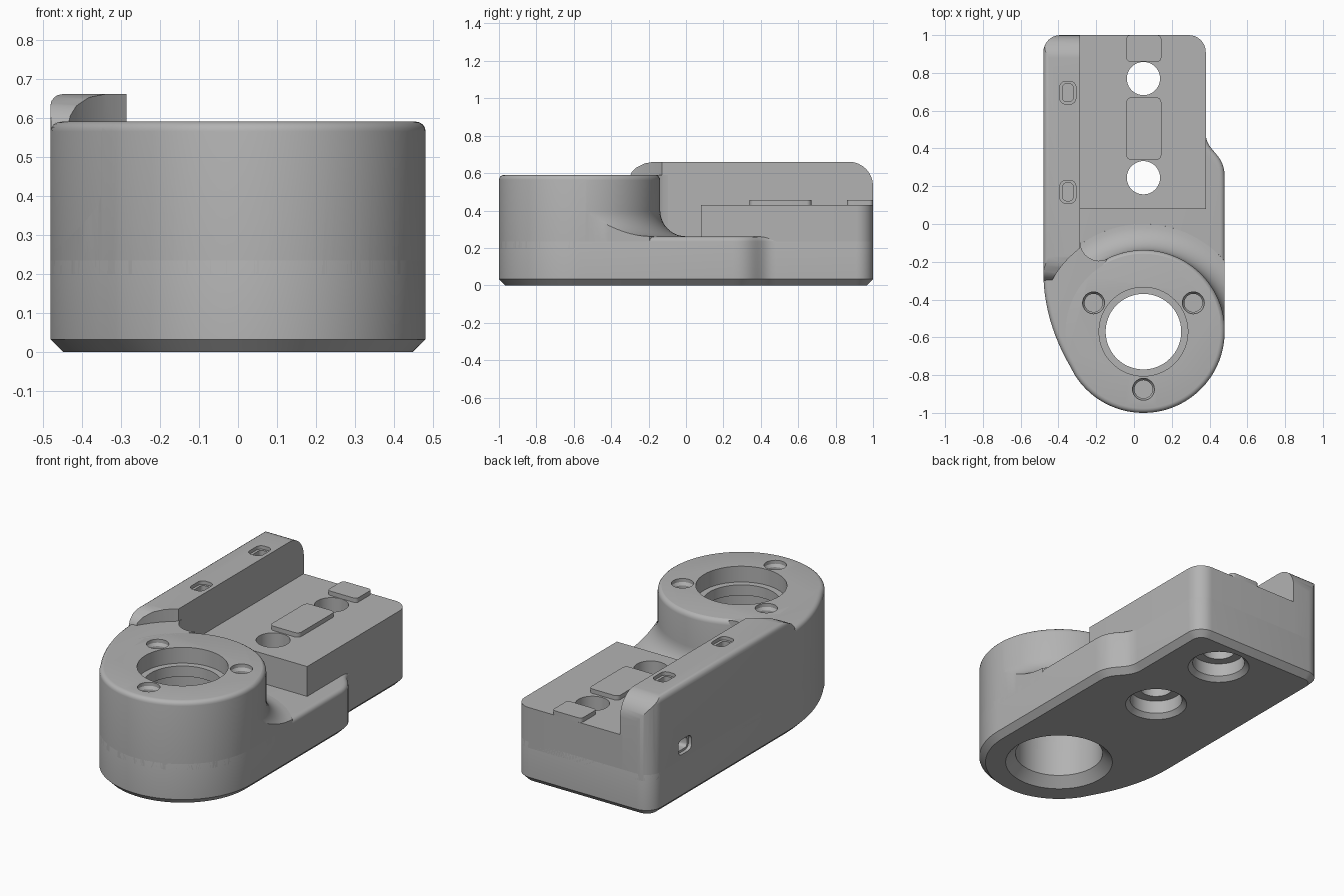
import bpy, bmesh
from math import sin, cos, radians, pi
from mathutils import Vector, Matrix
from mathutils.geometry import interpolate_bezier

default = bpy.data.objects.get("Cube")
if default:
    bpy.data.objects.remove(default, do_unlink=True)

grey = bpy.data.materials.new("matte_grey")
grey.use_nodes = True
GREY = (0.45, 0.45, 0.45, 1)
grey.diffuse_color = GREY
grey.node_tree.nodes["Principled BSDF"].inputs["Base Color"].default_value = GREY

AXIS = Vector((0.05, -0.57, 0))   # centre of the round head
R = 0.43                          # head radius


def arc(cx, cy, r, a0, a1, n=8):
    angles = [radians(a0 + (a1 - a0) * i / n) for i in range(n + 1)]
    return [(cx + r * cos(a), cy + r * sin(a)) for a in angles]


def bezier(a, b, c, d, n=14):
    pts = interpolate_bezier(*[Vector((*p, 0)) for p in (a, b, c, d)], n)
    return [(p.x, p.y) for p in pts]


def round_rect(cx, cy, w, h, r):
    x, y = w / 2 - r, h / 2 - r
    return (arc(cx + x, cy + y, r, 0, 90, 4) + arc(cx - x, cy + y, r, 90, 180, 4)
            + arc(cx - x, cy - y, r, 180, 270, 4) + arc(cx + x, cy - y, r, 270, 360, 4))


def make(name, bm):
    bmesh.ops.recalc_face_normals(bm, faces=bm.faces)
    mesh = bpy.data.meshes.new(name)
    bm.to_mesh(mesh)
    bm.free()
    mesh.materials.append(grey)
    obj = bpy.data.objects.new(name, mesh)
    bpy.context.collection.objects.link(obj)
    return obj


def prism(name, pts, z0, z1, chamfer=0, rounding=0, matrix=None):
    """Extrude an outline, optionally chamfered below and rounded above."""
    bm = bmesh.new()
    bottom = bm.faces.new([bm.verts.new((x, y, z0)) for x, y in pts])
    new = bmesh.ops.extrude_face_region(bm, geom=[bottom], use_keep_orig=True)["geom"]
    bmesh.ops.translate(bm, vec=(0, 0, z1 - z0),
                        verts=[v for v in new if isinstance(v, bmesh.types.BMVert)])
    bmesh.ops.recalc_face_normals(bm, faces=bm.faces)
    for z, size, seg in ((z0, chamfer, 1), (z1, rounding, 4)):
        if size:
            rim = [e for e in bm.edges if all(abs(v.co.z - z) < 1e-5 for v in e.verts)]
            bmesh.ops.bevel(bm, geom=rim, offset=size, segments=seg, profile=0.5,
                            affect='EDGES')
    if matrix:
        bm.transform(matrix)
    return make(name, bm)


def lathe(name, profile, centre, steps=96):
    """Spin (radius, height) points around a vertical axis."""
    bm = bmesh.new()
    verts = [bm.verts.new((r, 0, z)) for r, z in profile]
    edges = [bm.edges.new(pair) for pair in zip(verts, verts[1:])]
    bmesh.ops.spin(bm, geom=verts + edges, cent=(0, 0, 0), axis=(0, 0, 1),
                   angle=2 * pi, steps=steps, use_duplicate=False)
    bmesh.ops.remove_doubles(bm, verts=bm.verts, dist=1e-5)
    bmesh.ops.translate(bm, verts=bm.verts, vec=centre)
    return make(name, bm)


def boolean(obj, tools, operation='DIFFERENCE'):
    for tool in tools:
        mod = obj.modifiers.new("cut", 'BOOLEAN')
        mod.operation, mod.solver, mod.object = operation, 'EXACT', tool
    bpy.context.view_layer.update()
    result = bpy.data.meshes.new_from_object(
        obj.evaluated_get(bpy.context.evaluated_depsgraph_get()))
    obj.modifiers.clear()
    obj.data = result


# Plan outline of the whole bracket
outline = (arc(0.29, 0.91, 0.09, 0, 90) + arc(-0.39, 0.91, 0.09, 90, 180)
           + bezier((-0.48, -0.25), (-0.48, -0.44), (-0.423, -0.623), (-0.31, -0.8))[:-1]
           + arc(AXIS.x, AXIS.y, R, 212.6, 360, 48)
           + bezier((0.48, 0.25), (0.48, 0.38), (0.38, 0.38), (0.38, 0.48)))

# Base slab
base = prism("base", outline, 0, 0.26, chamfer=0.033, rounding=0.025)

# Round head flaring into the pocket floor
flare = arc(0.57, 0.40, 0.138, 270, 180, 10)
crown = arc(0.402, 0.562, 0.03, 0, 90, 4)
head = lathe("head", [(0, 0.2), (0.572, 0.2)] + flare + crown + [(0, 0.592)], AXIS)

# Shoulder joining head and side wall, with a concave inner corner
shoulder = prism("shoulder", [(-0.6, -1.0), (-0.28, -0.75), (-0.31, -0.4), (-0.2, -0.27)]
                 + arc(-0.185, -0.095, 0.1, 296.3, 180) + [(-0.6, -0.095)], 0.2, 0.6)

# Mounting platform
platform = prism("platform", [(-0.3, 0.08), (0.38, 0.08), (0.38, 1.1), (-0.3, 1.1)], 0.2, 0.43)
platform_trim = prism("platform_trim", outline, 0.1, 0.7)

# Side wall drawn as (y, z) profile and extruded along x
to_x = Matrix(((0, 0, 1, 0), (1, 0, 0, 0), (0, 1, 0, 0), (0, 0, 0, 1)))
wall_profile = ([(-0.3, 0.2), (1.05, 0.2), (1.05, 0.53)] + arc(0.87, 0.531, 0.13, 0, 90)
                + [(-0.17, 0.661), (-0.22, 0.652), (-0.265, 0.63), (-0.29, 0.605), (-0.3, 0.58)])
side_wall = prism("side_wall", wall_profile, -0.6, -0.285, matrix=to_x)

# Trim the upper parts to the outline
low_block = prism("low_block", outline, 0.1, 0.59, rounding=0.025)
tall_block = prism("tall_block", outline, 0.1, 0.66, rounding=0.03)
boolean(head, [low_block], 'INTERSECT')
boolean(shoulder, [low_block], 'INTERSECT')
boolean(platform, [platform_trim], 'INTERSECT')
boolean(side_wall, [tall_block], 'INTERSECT')

# Bearing bore with stepped ledge and flared lower rim
bore = lathe("bore", [(0, -0.05), (0.338, -0.05), (0.235, 0.053), (0.235, 0.44), (0.2, 0.44),
                      (0.2, 0.5), (0.235, 0.5), (0.235, 0.7), (0, 0.7)], AXIS)

# Three screw holes around the bore
screws = []
for angle in (30, 150, 270):
    spot = AXIS + 0.305 * Vector((cos(radians(angle)), sin(radians(angle)), 0))
    screws.append(lathe("screw_hole", [(0, 0.35), (0.048, 0.35), (0.048, 0.555),
                                       (0.058, 0.57), (0.058, 0.7), (0, 0.7)], spot, 32))

# Two bolt holes counterbored from below
bolts = [lathe("bolt_hole", [(0, -0.05), (0.215, -0.05), (0.14, 0.025), (0.14, 0.1),
                             (0.088, 0.1), (0.088, 0.7), (0, 0.7)], (0.05, y, 0), 48)
         for y in (0.245, 0.77)]

# Tie slots running from the wall top out through its side
slots = []
for y in (0.17, 0.695):
    slots += [
        prism("slot_down", round_rect(-0.35, y, 0.055, 0.095, 0.02), 0.27, 0.75),
        prism("slot_mouth", round_rect(-0.35, y, 0.085, 0.12, 0.03), 0.64, 0.75),
        prism("slot_out", round_rect(y, 0.305, 0.095, 0.06, 0.02), -0.6, -0.34, matrix=to_x),
        prism("slot_side_mouth", round_rect(y, 0.305, 0.12, 0.085, 0.03), -0.6, -0.46,
              matrix=to_x)]

# Clearance over the head
clearance = lathe("clearance", [(0, 0.585), (0.555, 0.585), (0.555, 0.8), (0, 0.8)], AXIS)

boolean(base, [bore] + bolts)
boolean(head, [bore] + screws)
boolean(platform, bolts)
boolean(side_wall, [clearance] + slots)

for helper in [low_block, tall_block, platform_trim, bore, clearance] + screws + bolts + slots:
    bpy.data.objects.remove(helper, do_unlink=True)

# Raised locating pads
middle_pad = prism("middle_pad", round_rect(0.052, 0.505, 0.185, 0.33, 0.025), 0.42, 0.455)
rear_pad = prism("rear_pad", round_rect(0.052, 0.93, 0.185, 0.14, 0.02), 0.42, 0.455)

# Smooth curved faces, keep edges sharp
bpy.ops.object.select_all(action='DESELECT')
for part in (base, head, shoulder, platform, side_wall, middle_pad, rear_pad):
    part.select_set(True)
    bpy.context.view_layer.objects.active = part
bpy.ops.object.shade_smooth_by_angle(angle=radians(30))
